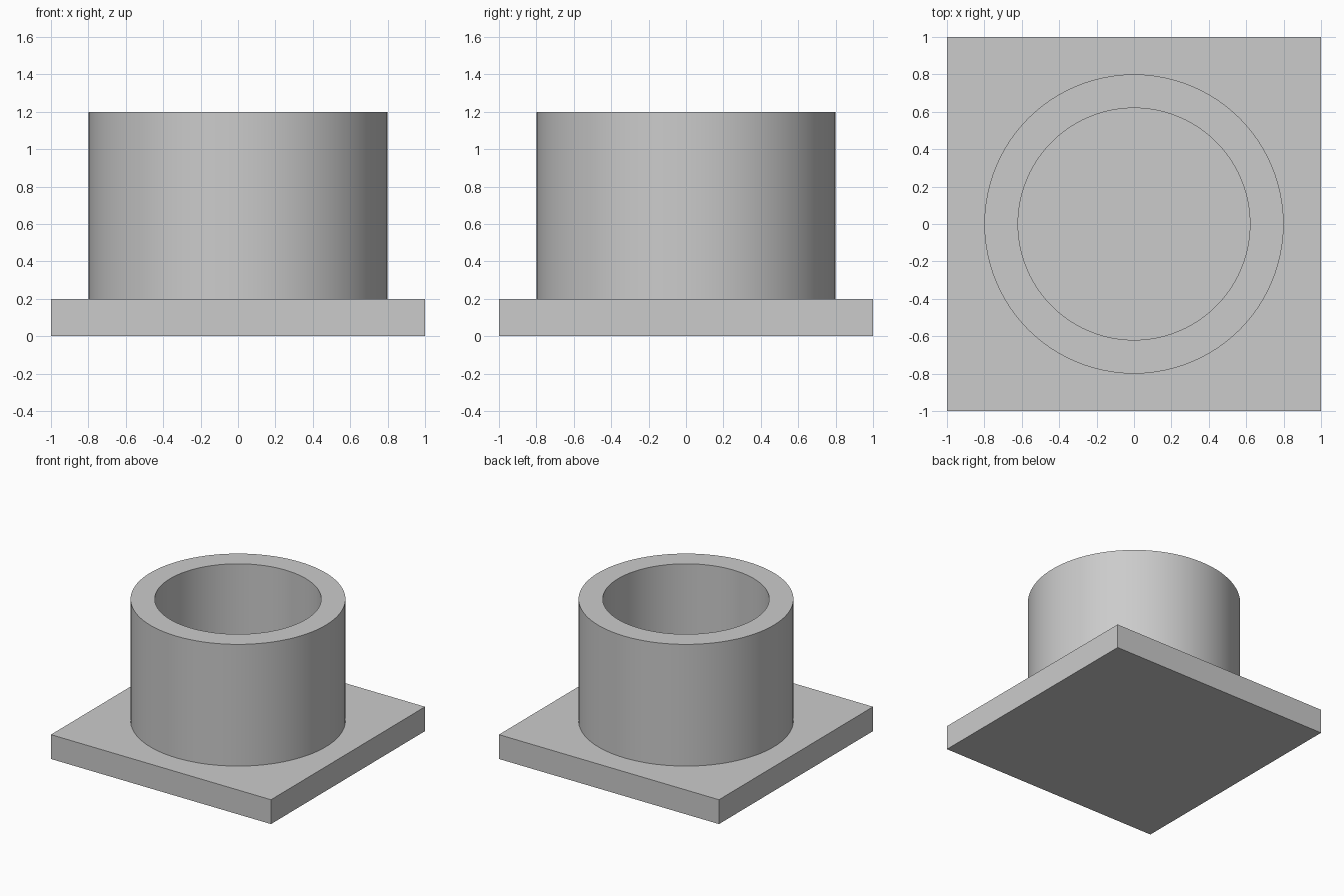
import bpy, bmesh
from math import cos, sin, tau, radians

SIZE, PLATE_H, TOP = 2.0, 0.2, 1.2
R_OUT, R_IN, SIDES = 0.8, 0.62, 96

cube = bpy.data.objects.get("Cube")
if cube:
    bpy.data.objects.remove(cube, do_unlink=True)

grey = bpy.data.materials.new("plain grey")
grey.use_nodes = True
colour = (0.6, 0.6, 0.6, 1)
grey.diffuse_color = colour
grey.node_tree.nodes["Principled BSDF"].inputs["Base Color"].default_value = colour


def add_object(name, bm):
    bmesh.ops.recalc_face_normals(bm, faces=bm.faces)
    mesh = bpy.data.meshes.new(name)
    bm.to_mesh(mesh)
    bm.free()
    mesh.materials.append(grey)
    obj = bpy.data.objects.new(name, mesh)
    bpy.context.collection.objects.link(obj)
    return obj


# Square base plate
bm = bmesh.new()
bmesh.ops.create_cube(bm, size=1)
for v in bm.verts:
    v.co.x *= SIZE
    v.co.y *= SIZE
    v.co.z = (v.co.z + 0.5) * PLATE_H
add_object("base_plate", bm)

# Hollow round collar, revolved from its wall profile and standing on the plate
bm = bmesh.new()
profile = [(R_OUT, PLATE_H), (R_OUT, TOP), (R_IN, TOP), (R_IN, PLATE_H)]
rings = [[bm.verts.new((r * cos(tau * i / SIDES), r * sin(tau * i / SIDES), z))
          for i in range(SIDES)] for r, z in profile]
for a, b in zip(rings, rings[1:] + rings[:1]):
    for i in range(SIDES):
        j = (i + 1) % SIDES
        bm.faces.new((a[i], a[j], b[j], b[i]))
collar = add_object("collar", bm)

# Smooth walls with sharp rims
bpy.ops.object.select_all(action="DESELECT")
collar.select_set(True)
bpy.context.view_layer.objects.active = collar
bpy.ops.object.shade_smooth_by_angle(angle=radians(30))
